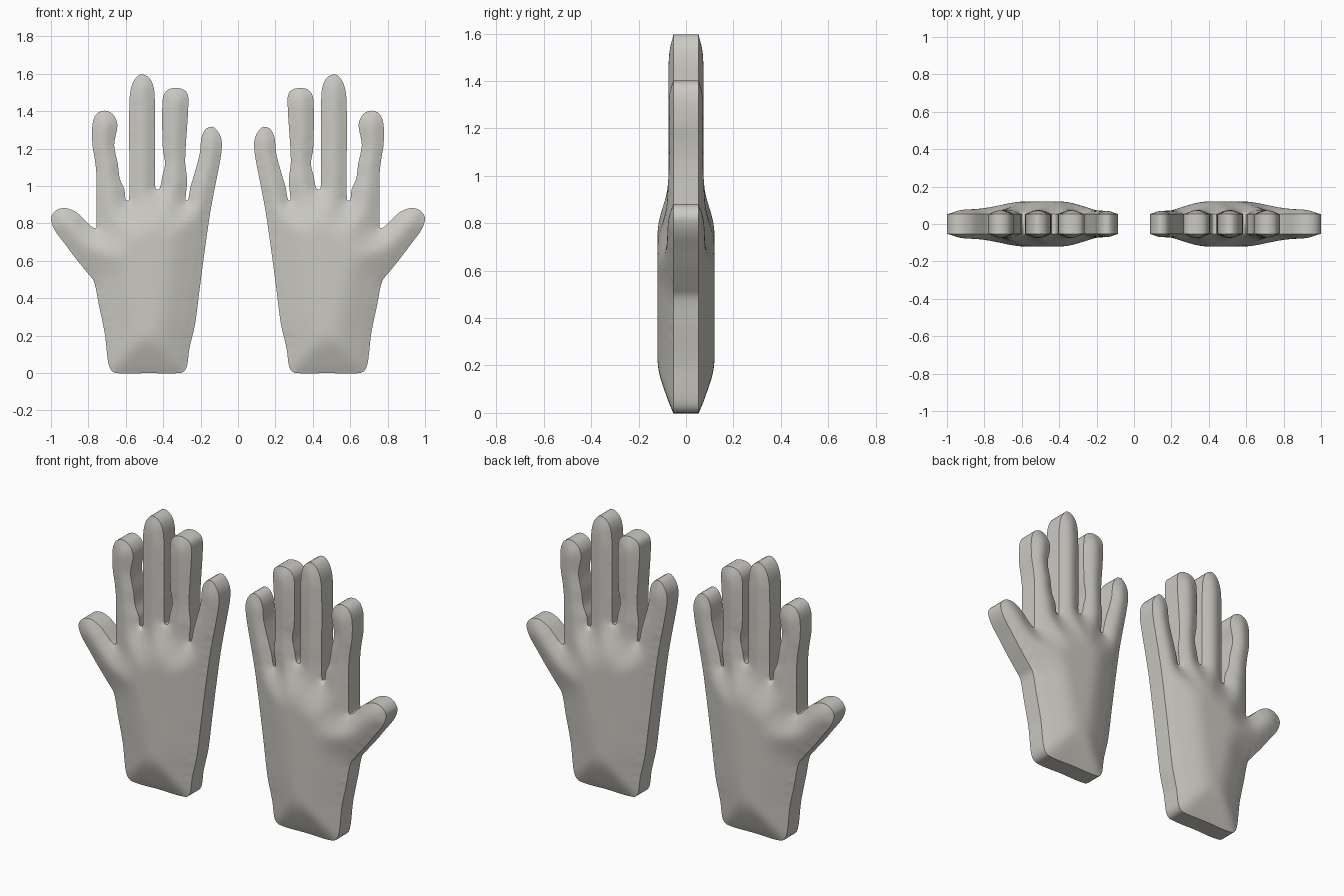
import bpy, bmesh, math
from mathutils import Vector
from mathutils.geometry import delaunay_2d_cdt, intersect_point_line

if "Cube" in bpy.data.objects:
    bpy.data.objects.remove(bpy.data.objects["Cube"])

# Outline of one hand (x, z): outer palm, wrist, thumb, then the fingers
OUTLINE = [
    (.09, 1.17), (.13, .96), (.15, .85), (.18, .64), (.205, .45), (.23, .26), (.26, .13),
    (.275, .03), (.30, .002), (.48, 0), (.66, .002), (.69, .04), (.712, .21), (.745, .37), (.77, .49),
    # thumb
    (.80, .53), (.865, .61), (.925, .69), (.98, .765), (1.0, .83), (.97, .872),
    (.92, .882), (.865, .86), (.81, .81), (.785, .785), (.76, .775),
    # index finger
    (.757, .82), (.757, 1.06), (.765, 1.14), (.778, 1.22), (.778, 1.33), (.757, 1.385),
    (.714, 1.403), (.67, 1.385), (.645, 1.33), (.662, 1.22), (.643, 1.12), (.632, 1.04),
    (.607, .98), (.60, .925), (.584, .925),
    # middle finger
    (.581, 1.03), (.58, 1.46), (.563, 1.55), (.52, 1.597), (.468, 1.57), (.446, 1.49),
    (.443, 1.05), (.44, .985), (.42, .985),
    # ring finger
    (.405, 1.05), (.39, 1.12), (.402, 1.2), (.402, 1.47), (.375, 1.515), (.32, 1.524),
    (.277, 1.505), (.265, 1.46), (.28, 1.2), (.282, 1.12), (.272, 1.03), (.28, .925), (.268, .925),
    # little finger
    (.255, .99), (.235, 1.06), (.205, 1.17), (.195, 1.26), (.172, 1.305), (.135, 1.317), (.10, 1.28),
    (.087, 1.24),
]
STEP = 0.018


def smooth_loop(points):
    """Closed centripetal-like curve through the points, evenly sampled."""
    pts = [Vector(p) for p in points]
    out, n = [], len(pts)
    for i in range(n):
        p0, p1, p2, p3 = (pts[(i + k) % n] for k in (-1, 0, 1, 2))
        length = (p2 - p1).length
        t1 = (p2 - p0) / max((p2 - p0).length, 1e-6) * length * .9
        t2 = (p3 - p1) / max((p3 - p1).length, 1e-6) * length * .9
        steps = max(2, round(length / STEP))
        for s in range(steps):
            t = s / steps
            out.append(p1 * (2*t**3 - 3*t*t + 1) + t1 * (t**3 - 2*t*t + t)
                       + p2 * (3*t*t - 2*t**3) + t2 * (t**3 - t*t))
    return out


def edge_distance(p, loop):
    best = 9.0
    for a, b in zip(loop, loop[1:] + loop[:1]):
        if (a - p).length < best + .05:
            q, t = intersect_point_line(p, a, b)
            q = Vector(a).lerp(b, min(1, max(0, t)))
            best = min(best, (q - p).length)
    return best


def puff(d):
    """Half thickness at distance d from the outline."""
    t = min(d / .22, 1)
    rise = .5 * (t * t * (3 - 2 * t) + math.sin(t * math.pi / 2))
    return .053 + .006 * min(d / .015, 1) + .062 * rise


# Fill the outline with an even triangle grid
loop = smooth_loop(OUTLINE)
nb = len(loop)
pts = list(loop)
for j in range(int(1.62 / STEP)):
    for i in range(int(1.0 / STEP)):
        p = Vector((.06 + (i + .5 * (j % 2)) * STEP, j * STEP))
        if edge_distance(p, loop) > STEP * .6:
            pts.append(p)
verts, _, faces, *_ = delaunay_2d_cdt(pts, [], [list(range(nb))], 1, 1e-6)

# Inflate, then relax the ridge lines
used = {i for f in faces for i in f}
edge_count = {}
links = {i: set() for i in used}
for f in faces:
    for a, b in zip(f, f[1:] + f[:1]):
        links[a].add(b)
        links[b].add(a)
        edge_count[frozenset((a, b))] = edge_count.get(frozenset((a, b)), 0) + 1
rim = {i for e, c in edge_count.items() if c == 1 for i in e}
height = {i: puff(0 if i in rim else edge_distance(verts[i], loop)) for i in used}
for _ in range(6):
    height = {i: h if i in rim else
              .5 * h + .5 * sum(height[k] for k in links[i]) / len(links[i])
              for i, h in height.items()}

skin = bpy.data.materials.new("warm_grey")
skin.diffuse_color = (.60, .585, .54, 1)
skin.use_nodes = True
skin.node_tree.nodes["Principled BSDF"].inputs["Base Color"].default_value = skin.diffuse_color


def build_hand(name, side):
    bm = bmesh.new()
    front = {i: bm.verts.new((side * verts[i].x, -height[i], verts[i].y)) for i in used}
    back = {i: bm.verts.new((side * verts[i].x, height[i], verts[i].y)) for i in used}
    for f in faces:
        bm.faces.new([front[i] for i in f])
        bm.faces.new([back[i] for i in reversed(f)])
    # straight side wall
    for e, c in edge_count.items():
        if c == 1:
            a, b = e
            bm.faces.new((front[a], front[b], back[b], back[a]))
    bmesh.ops.recalc_face_normals(bm, faces=bm.faces)
    mesh = bpy.data.meshes.new(name)
    bm.to_mesh(mesh)
    bm.free()
    mesh.materials.append(skin)
    ob = bpy.data.objects.new(name, mesh)
    bpy.context.collection.objects.link(ob)
    bpy.ops.object.select_all(action='DESELECT')
    ob.select_set(True)
    bpy.context.view_layer.objects.active = ob
    bpy.ops.object.shade_smooth_by_angle(angle=math.radians(50))


build_hand("hand_right", 1)
build_hand("hand_left", -1)
